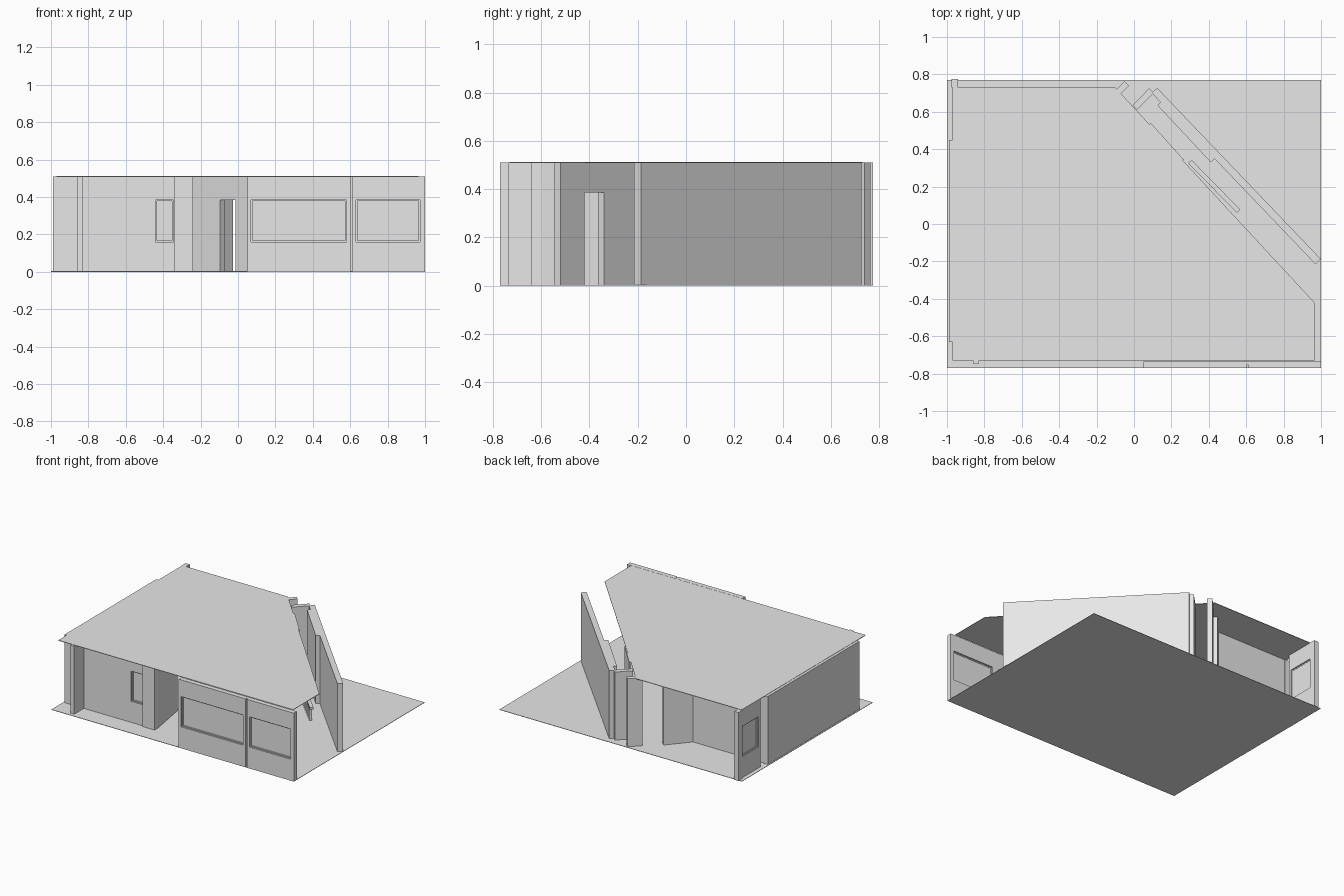
import bpy
from math import atan2, hypot
from mathutils import Matrix, Vector

if "Cube" in bpy.data.objects:
    bpy.data.objects.remove(bpy.data.objects["Cube"])

H = 0.51               # wall height
SILL, HEAD = 0.16, 0.385

grey = bpy.data.materials.new("plain_grey")
grey.use_nodes = True
grey.diffuse_color = (0.8, 0.8, 0.8, 1)
grey.node_tree.nodes["Principled BSDF"].inputs["Base Color"].default_value = (0.8, 0.8, 0.8, 1)


def mesh(name, verts, faces):
    me = bpy.data.meshes.new(name)
    me.from_pydata(verts, [], faces)
    me.materials.append(grey)
    ob = bpy.data.objects.new(name, me)
    bpy.context.collection.objects.link(ob)
    return ob


def prism(name, outline, z0, z1):
    """Extrude a counter-clockwise plan outline between two heights."""
    n = len(outline)
    verts = [(x, y, z) for z in (z0, z1) for x, y in outline]
    faces = [list(range(n))[::-1], list(range(n, 2 * n))]
    faces += [[i, (i + 1) % n, n + (i + 1) % n, n + i] for i in range(n)]
    return mesh(name, verts, faces)


def strip(name, a, b, thick, z0=0.0, z1=H, start=0.0, end=None, shift=0.0):
    """Box along the plan line a-b, thickness to its left, between two distances."""
    a, b = Vector(a), Vector(b)
    d = (b - a).normalized()
    n = Vector((-d.y, d.x))
    end = (b - a).length if end is None else end
    p, q = a + d * start + n * shift, a + d * end + n * shift
    return prism(name, [p, q, q + n * thick, p + n * thick], z0, z1)


def wall(name, a, b, thick, opening=None, z0=SILL, z1=HEAD, pane=True):
    """Wall along a-b with an optional window or door opening (start, end)."""
    if opening is None:
        return strip(name, a, b, thick)
    s, e = opening
    strip(name + "_start", a, b, thick, end=s)
    strip(name + "_end", a, b, thick, start=e)
    strip(name + "_head", a, b, thick, z1, H, s, e)
    if z0 > 0:
        strip(name + "_sill", a, b, thick, 0, z0, s, e)
    if pane:
        # window frame and recessed pane
        f = 0.007
        t, o = thick * 0.5, thick * 0.25
        strip(name + "_frame_bottom", a, b, t, z0, z0 + f, s, e, o)
        strip(name + "_frame_top", a, b, t, z1 - f, z1, s, e, o)
        strip(name + "_frame_left", a, b, t, z0 + f, z1 - f, s, s + f, o)
        strip(name + "_frame_right", a, b, t, z0 + f, z1 - f, e - f, e, o)
        strip(name + "_pane", a, b, 0.006, z0 + f, z1 - f, s + f, e - f, thick * 0.5)


# Ground slab and clipped roof
prism("floor", [(-1, -0.77), (1, -0.77), (1, 0.77), (-1, 0.77)], 0, 0.003)
prism("roof", [(-0.97, -0.73), (0.965, -0.73), (0.965, -0.42), (-0.1, 0.73), (-0.97, 0.73)], H - 0.002, H + 0.002)

# Front window walls with a thin joint between them
wall("front_window_wall_wide", (0.05, -0.77), (0.602, -0.77), 0.035, (0.02, 0.53))
wall("front_window_wall_narrow", (0.612, -0.77), (1, -0.77), 0.035, (0.02, 0.36))
strip("front_wall_joint", (0.602, -0.755), (0.612, -0.755), 0.02)

# Recessed front wall with its small window, fin and return wall
wall("recessed_front_wall", (-0.98, -0.63), (-0.34, -0.63), 0.035, (0.54, 0.635))
strip("recessed_front_pier", (-0.34, -0.64), (-0.24, -0.64), 0.045)
strip("front_fin", (-0.86, -0.745), (-0.83, -0.745), 0.12)
strip("entry_return_wall", (-0.24, -0.60), (-0.29, -0.30), 0.03)

# West wall, rear wall and rear corner window
strip("west_wall", (-0.99, 0.45), (-0.99, -0.63), 0.035)
strip("rear_wall", (-0.99, 0.41), (-0.37, 0.41), 0.035)
strip("rear_angled_wall", (-0.37, 0.445), (-0.235, 0.60), -0.035)
wall("rear_corner_window_wall", (-0.97, 0.765), (-0.97, 0.51), 0.03, (0.03, 0.235))
strip("rear_corner_post", (-0.975, 0.73), (-0.94, 0.73), 0.045)

# Angled inner wall with a doorway
wall("inner_angled_wall", (0.11, -0.52), (-0.28, -0.13), 0.035, (0.14, 0.255), 0, HEAD, False)

# Rear entry post, wing wall and long freestanding diagonal wall
strip("entry_post", (-0.027, 0.74), (-0.10, 0.667), -0.033)
strip("entry_post_inner", (-0.05, 0.763), (-0.12, 0.693), 0.034)
strip("wing_wall", (0.016, 0.61), (0.105, 0.70), 0.035)
strip("diagonal_wall_thick", (0.41, 0.33), (0.125, 0.635), -0.062)
strip("diagonal_wall_thin", (0.97, -0.215), (0.095, 0.70), -0.04)

# Thin trim below the clipped roof edge
strip("roof_edge_screen", (0.265, 0.345), (0.09, 0.54), 0.012)

# Low slatted bench on the diagonal edge
a, b = Vector((0.29, 0.325)), Vector((0.55, 0.06))
strip("bench_seat", a, b, 0.025, 0.10, 0.115)
slats = 9
for i in range(slats):
    s = (b - a).length * i / slats
    strip("bench_slat", a, b, 0.02, 0.003, 0.10, s, s + 0.012)
